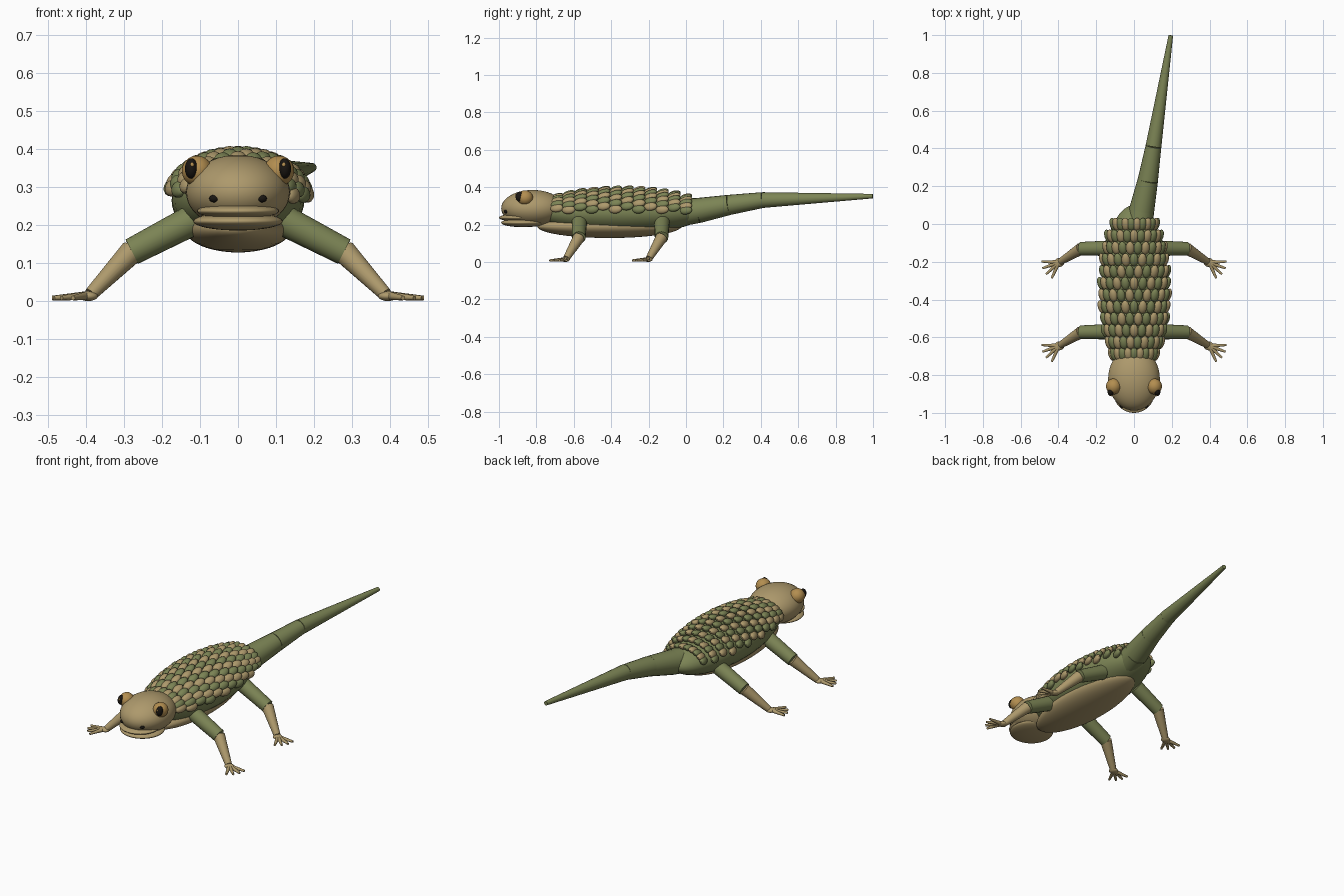
import bpy, bmesh
from math import sin, cos, radians, sqrt
from mathutils import Matrix, Vector

cube = bpy.data.objects.get("Cube")
if cube:
    bpy.data.objects.remove(cube, do_unlink=True)


def material(name, r, g, b):
    m = bpy.data.materials.new(name)
    m.use_nodes = True
    m.diffuse_color = (r, g, b, 1)
    bsdf = m.node_tree.nodes["Principled BSDF"]
    bsdf.inputs["Base Color"].default_value = (r, g, b, 1)
    bsdf.inputs["Roughness"].default_value = 0.7
    return m


GREEN = material("olive green", 0.20, 0.23, 0.09)
TAN = material("sandy tan", 0.42, 0.32, 0.15)
AMBER = material("amber", 0.45, 0.27, 0.08)
BLACK = material("black", 0.01, 0.008, 0.006)


def finish(name, bm, *mats):
    mesh = bpy.data.meshes.new(name)
    bmesh.ops.recalc_face_normals(bm, faces=bm.faces)
    bm.to_mesh(mesh)
    bm.free()
    for m in mats:
        mesh.materials.append(m)
    ob = bpy.data.objects.new(name, mesh)
    bpy.context.collection.objects.link(ob)
    bpy.context.view_layer.objects.active = ob
    bpy.ops.object.select_all(action="DESELECT")
    ob.select_set(True)
    bpy.ops.object.shade_smooth_by_angle(angle=radians(40))
    return ob


def ellipsoid(name, centre, radii, mat):
    bm = bmesh.new()
    frame = Matrix.Translation(centre) @ Matrix.Diagonal((*radii, 1))
    bmesh.ops.create_uvsphere(bm, u_segments=40, v_segments=24, radius=1, matrix=frame)
    return finish(name, bm, mat)


def add_limb(bm, a, b, r1, r2, sides=20):
    a, b = Vector(a), Vector(b)
    turn = (b - a).to_track_quat("Z", "Y").to_matrix().to_4x4()
    bmesh.ops.create_cone(bm, cap_ends=True, segments=sides, radius1=r1, radius2=r2,
                          depth=(b - a).length, matrix=Matrix.Translation((a + b) / 2) @ turn)


def limb(name, a, b, r1, r2, mat):
    bm = bmesh.new()
    add_limb(bm, a, b, r1, r2)
    return finish(name, bm, mat)


# Torso and belly
BODY = Vector((0, -0.35, 0.265))
SIZE = Vector((0.175, 0.45, 0.117))
ellipsoid("body", BODY, SIZE, GREEN)
ellipsoid("belly", (0, -0.41, 0.19), (0.14, 0.385, 0.062), TAN)

# Head, lips and jaw
ellipsoid("head", (0, -0.82, 0.287), (0.137, 0.168, 0.098), TAN)
ellipsoid("upper_lip", (0, -0.895, 0.237), (0.108, 0.105, 0.021), TAN)
ellipsoid("lower_jaw", (0, -0.87, 0.21), (0.118, 0.118, 0.024), TAN)

# Overlapping scales in staggered rows over the back
bm = bmesh.new()
ROWS, COLUMNS = 12, 11
for row in range(ROWS):
    y = -0.69 + row * 0.0625
    girth = sqrt(1 - ((y - BODY.y) / SIZE.y) ** 2)
    for col in range(COLUMNS):
        a = radians(-75 + col * 15 + (row % 2) * 7.5)
        w, h = SIZE.x * girth, SIZE.z * girth
        centre = Vector((w * sin(a), y, BODY.z + h * cos(a)))
        normal = Vector((sin(a) / w, 0, cos(a) / h)).normalized()
        along = Vector((0, 1, 0))
        turn = Matrix((along.cross(normal), along, normal)).transposed().to_4x4()
        frame = (Matrix.Translation(centre + normal * 0.008) @ turn
                 @ Matrix.Rotation(radians(18), 4, "X")
                 @ Matrix.Diagonal((0.023, 0.037, 0.017, 1)))
        ball = bmesh.ops.create_uvsphere(bm, u_segments=14, v_segments=8, radius=1, matrix=frame)
        for v in ball["verts"]:
            for f in v.link_faces:
                f.material_index = (col + row // 2) % 2
finish("back_scales", bm, TAN, GREEN)

# Tail built from tapering sections, curving to one side
tail = [((0.01, -0.10, 0.255), 0.078), ((0.04, 0.07, 0.276), 0.067),
        ((0.073, 0.23, 0.305), 0.054), ((0.103, 0.41, 0.331), 0.042),
        ((0.195, 0.999, 0.352), 0.012)]
for i, ((a, r1), (b, r2)) in enumerate(zip(tail, tail[1:])):
    limb(f"tail_section_{i + 1}", a, b, r1, r2, GREEN)

for side, label in ((1, "left"), (-1, "right")):
    # Eyes and nostrils
    ellipsoid(f"{label}_eye", (side * 0.108, -0.86, 0.343), (0.04, 0.042, 0.04), AMBER)
    ellipsoid(f"{label}_pupil", (side * 0.123, -0.888, 0.349), (0.017, 0.023, 0.027), BLACK)
    ellipsoid(f"{label}_eye_glint", (side * 0.121, -0.907, 0.359), (0.005, 0.005, 0.006), AMBER)
    ellipsoid(f"{label}_nostril", (side * 0.063, -0.962, 0.27), (0.013, 0.011, 0.01), BLACK)

    # Legs and splayed feet
    for end, y in (("front", -0.57), ("hind", -0.128)):
        name = f"{label}_{end}"
        hip = (side * 0.12, y, 0.213)
        knee = (side * 0.28, y - 0.003, 0.13)
        ankle = (side * 0.388, y - 0.07, 0.018)
        limb(name + "_upper_leg", hip, knee, 0.041, 0.036, GREEN)
        limb(name + "_lower_leg", knee, ankle, 0.032, 0.018, TAN)
        bm = bmesh.new()
        bmesh.ops.create_uvsphere(bm, u_segments=20, v_segments=10, radius=1,
                                  matrix=Matrix.Translation((side * 0.395, y - 0.075, 0.013))
                                  @ Matrix.Diagonal((0.026, 0.024, 0.013, 1)))
        for degrees in (3, -20, -43, -66):
            t = radians(degrees)
            tip = (side * (0.398 + 0.092 * cos(t)), y - 0.075 + 0.092 * sin(t), 0.008)
            add_limb(bm, (side * 0.398, y - 0.075, 0.014), tip, 0.012, 0.006, 10)
        finish(name + "_foot", bm, TAN)
